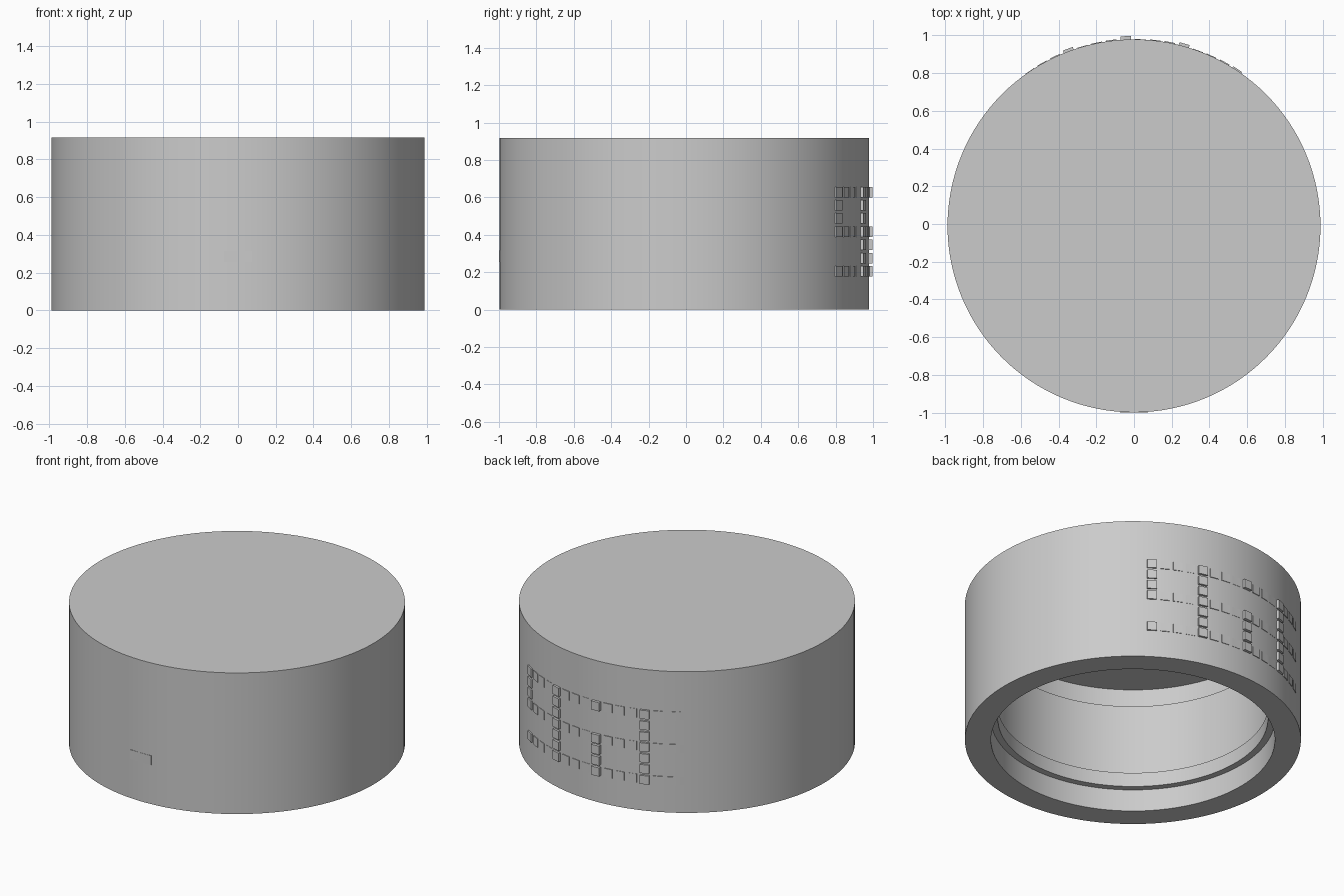
import bpy
import bmesh
from math import cos, sin, radians, pi
from mathutils import Matrix

cube = bpy.data.objects.get("Cube")
if cube:
    bpy.data.objects.remove(cube, do_unlink=True)

RADIUS, HEIGHT, CENTRE_Y = 0.988, 0.916, -0.01

grey = bpy.data.materials.new("light grey")
grey.use_nodes = True
grey.diffuse_color = (0.6, 0.6, 0.6, 1)
grey.node_tree.nodes["Principled BSDF"].inputs["Base Color"].default_value = (0.6, 0.6, 0.6, 1)


def finish(bm, name):
    """Turn a bmesh into a grey object."""
    bmesh.ops.recalc_face_normals(bm, faces=bm.faces)
    mesh = bpy.data.meshes.new(name)
    bm.to_mesh(mesh)
    bm.free()
    mesh.materials.append(grey)
    obj = bpy.data.objects.new(name, mesh)
    obj.location.y = CENTRE_Y
    bpy.context.collection.objects.link(obj)
    return obj


def add_block(bm, angle, z, width, height, rise):
    """Add a small box set into the wall, standing out by rise."""
    depth = 0.03
    r = RADIUS + rise - depth / 2
    place = (Matrix.Translation((r * cos(angle), r * sin(angle), z))
             @ Matrix.Rotation(angle, 4, 'Z')
             @ Matrix.Diagonal((depth, width, height, 1)))
    bmesh.ops.create_cube(bm, size=1, matrix=place)


# Cap body: closed top, open underside, bore with a sealing ring and a recess
BORE, RING, RECESS, CEILING = 0.835, 0.794, 0.852, 0.832
profile = [(0, HEIGHT), (RADIUS, HEIGHT), (RADIUS, 0), (BORE, 0),
           (BORE, 0.143), (RING, 0.143), (RING, 0.235), (BORE, 0.235),
           (BORE, 0.71), (RECESS, 0.71), (RECESS, CEILING), (0, CEILING)]
bm = bmesh.new()
points = [bm.verts.new((r, 0, z)) for r, z in profile]
edges = [bm.edges.new(pair) for pair in zip(points, points[1:])]
bmesh.ops.spin(bm, geom=points + edges, cent=(0, 0, 0), axis=(0, 0, 1),
               angle=2 * pi, steps=128, use_merge=True)
bmesh.ops.remove_doubles(bm, verts=bm.verts, dist=0.0001)
body = finish(bm, "cap_body")
bpy.ops.object.select_all(action='DESELECT')
body.select_set(True)
bpy.context.view_layer.objects.active = body
bpy.ops.object.shade_smooth_by_angle(angle=radians(30))

# Raised lattice on the back: three rows of blocks joined by short uprights
COLUMNS, ROWS, PITCH, CELL = 16, 7, 0.0705, 0.056
UPRIGHTS = {0: (4, 5), 4: (1, 2, 4, 5), 8: (1, 2), 12: (1, 2, 4, 5)}
RISES = {0: 0.008, 4: 0.014, 8: 0.018, 12: 0.014}
bm = bmesh.new()
for column in range(COLUMNS):
    angle = radians(56.5 + 4.5 * column)
    rise = RISES.get(column, 0.006 - 0.0015 * (column % 4))
    for row in range(ROWS):
        if row % 3 == 0 or row in UPRIGHTS.get(column, ()):
            add_block(bm, angle, 0.205 + PITCH * row, CELL, CELL, rise)
finish(bm, "back_lattice")

# Thin marker plate on the front
bm = bmesh.new()
add_block(bm, radians(270), 0.285, 0.15, 0.06, 0.001)
finish(bm, "front_marker")
